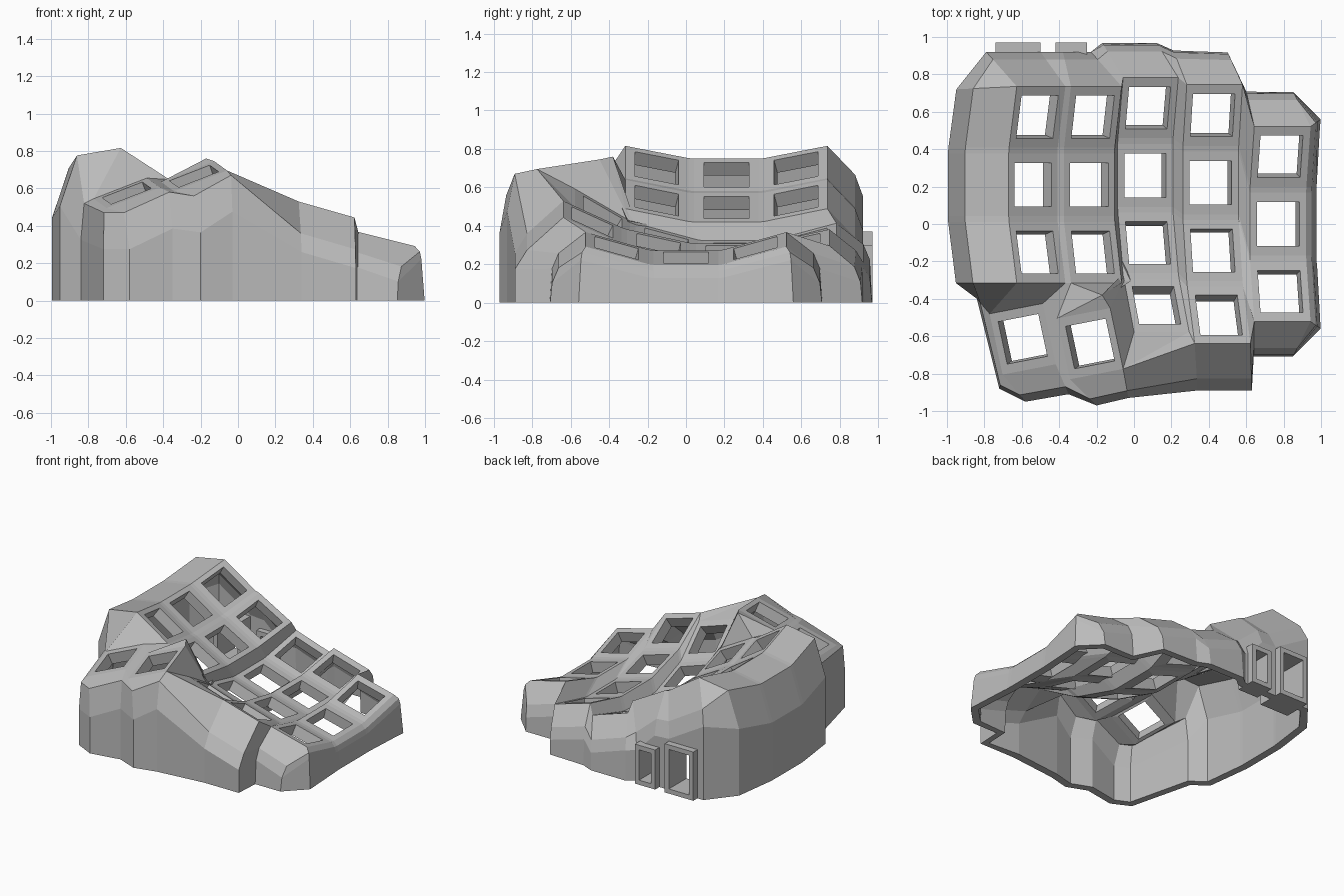
import bpy, bmesh
from math import cos, radians, sin
from mathutils import Matrix, Vector

if "Cube" in bpy.data.objects:
    bpy.data.objects.remove(bpy.data.objects["Cube"])

grey = bpy.data.materials.new("plain grey")
grey.use_nodes = True
grey.diffuse_color = (0.5, 0.5, 0.5, 1)
grey.node_tree.nodes["Principled BSDF"].inputs["Base Color"].default_value = (0.5, 0.5, 0.5, 1)

HALF_X, HALF_Y, HOLE = 0.155, 0.168, 0.117
PITCH = 0.365
FLOOR = -0.03  # walls run a little low and are trimmed flat at zero
FL, FR, BR, BL = range(4)
SIGNS = ((-1, -1), (1, -1), (1, 1), (-1, 1))

bm = bmesh.new()
keys = {}


def face(*verts):
    """Face from vertices, dropping repeats."""
    verts = list(dict.fromkeys(verts))
    if len(verts) > 2 and not bm.faces.get(verts):
        bm.faces.new(verts)


def key_plate(name, centre, u, v):
    """Square key plate with a square hole; keeps its outer corners."""
    outer = [bm.verts.new(centre + u * sx * HALF_X + v * sy * HALF_Y) for sx, sy in SIGNS]
    inner = [bm.verts.new(centre + (u * sx + v * sy) * HOLE) for sx, sy in SIGNS]
    for i in range(4):
        j = (i + 1) % 4
        face(outer[i], outer[j], inner[j], inner[i])
    keys[name] = outer


# Finger columns: x, mid y, z, sideways tilt, bowl radius, number of keys
columns = {
    "A": (-0.54, 0.21, 0.665, 33, 1.6, 3),
    "B": (-0.24, 0.21, 0.495, 29, 1.6, 3),
    "C": (0.06, 0.26, 0.275, 18, 1.33, 4),
    "D": (0.41, 0.22, 0.265, 16, 1.65, 4),
    "E": (0.77, 0.00, 0.235, 14, 1.3, 3),
}
for col, (x, y, z, tilt, radius, count) in columns.items():
    turn = Matrix.Rotation(radians(tilt), 3, "Y")
    for row in range(count):
        swing = (1 - row) * PITCH / radius
        rot = turn @ Matrix.Rotation(swing, 3, "X")
        arc = Vector((0, sin(swing), 1 - cos(swing))) * radius
        key_plate(col + str(row), Vector((x, y, z)) + turn @ arc,
                  rot.col[0].copy(), rot.col[1].copy())

# Thumb keys are stepped, each tilted the same way
u = Vector((0.978, 0.19, 0.38)).normalized()
v = Vector((-0.208, 0.978, 0.15)).normalized()
key_plate("T0", Vector((-0.595, -0.615, 0.575)), u, v)
key_plate("T1", Vector((-0.235, -0.64, 0.665)), u, v)


def k(name, corner):
    return keys[name][corner]


# Webs along each column
for col, spec in columns.items():
    for r in range(spec[5] - 1):
        a, b = col + str(r), col + str(r + 1)
        face(k(a, FL), k(b, BL), k(b, BR), k(a, FR))

# Webs between neighbouring columns
for left, right in ("AB", "BC", "CD", "DE"):
    rows = min(columns[left][5], columns[right][5])
    for r in range(rows):
        a, b = left + str(r), right + str(r)
        face(k(a, FR), k(b, FL), k(b, BL), k(a, BR))
        if r < rows - 1:
            a2, b2 = left + str(r + 1), right + str(r + 1)
            face(k(a, FR), k(a2, BR), k(b2, BL), k(b, FL))
face(k("D2", FR), k("D3", BR), k("E2", FL))
face(k("D3", BR), k("D3", FR), k("E2", FL))

# Step and peak joining the thumb plates to the fingers
peak = bm.verts.new((-0.17, -0.38, 0.76))
face(k("T0", BR), k("T0", FR), k("T1", FL), k("T1", BL))
face(k("A2", FL), k("T0", BL), k("T0", BR), k("A2", FR))
face(k("A2", FR), k("T0", BR), k("T1", BL), k("B2", FL))
face(k("T1", BL), k("T1", BR), peak)
face(k("T1", BL), peak, k("B2", FL))
face(peak, k("B2", FR), k("B2", FL))
face(peak, k("T1", BR), k("C3", BL))
face(peak, k("C3", BL), k("C2", FL))
face(peak, k("C2", FL), k("B2", FR))
face(k("T1", BR), k("T1", FR), k("C3", FL), k("C3", BL))
face(k("T1", FR), k("C3", FR), k("C3", FL))
face(k("T1", FR), k("D3", FL), k("C3", FR))
plate_count = len(bm.verts)

# Outer wall stations: rim corner, floor position, wall style
stations = [("A0", BL, -0.79, 0.92, "back"), ("A0", BL, -0.95, 0.72, "left")]
for r in range(3):
    for corner in (BL, FL):
        if (r, corner) != (0, BL):
            y = k("A" + str(r), corner).co.y
            stations.append(("A" + str(r), corner, -1 + 0.18 * (y - 0.2) ** 2, y, "left"))
stations += [
    ("T0", BL, -0.84, -0.40, "thumb"), ("T0", FL, -0.72, -0.88, "thumb"),
    ("T0", FL, -0.58, -0.95, "thumb"), ("T0", FR, -0.35, -0.91, "thumb"),
    ("T1", FL, -0.20, -0.97, "thumb"), ("T1", FR, -0.03, -0.93, "thumb"),
    ("D3", FL, 0.34, -0.89, "front"), ("D3", FR, 0.63, -0.89, "front"),
    ("E2", FL, 0.64, -0.71, "edge"), ("E2", FR, 0.85, -0.71, "edge"),
    ("E2", FR, 1.0, -0.56, "right"),
]
for r in (2, 1, 0):
    for corner in (FR, BR):
        if (r, corner) not in ((2, FR), (0, BR)):
            stations.append(("E" + str(r), corner, 0.98, k("E" + str(r), corner).co.y, "right"))
stations += [
    ("E0", BR, 1.0, 0.56, "right"), ("E0", BR, 0.85, 0.71, "edge"),
    ("E0", BL, 0.60, 0.71, "edge"), ("D0", BR, 0.50, 0.92, "edge"),
    ("D0", BL, 0.21, 0.93, "edge"), ("C0", BR, 0.12, 0.97, "edge"),
    ("C0", BL, -0.17, 0.97, "edge"), ("B0", BR, -0.23, 0.92, "back"),
    ("B0", BL, -0.38, 0.92, "back"), ("A0", BR, -0.50, 0.92, "back"),
]
# Style: shoulder reach and drop, lower reach and drop
styles = {
    "left": (0.72, 0.04, 1, 0.31), "back": (0.78, 0.15, 1, 0.26),
    "thumb": (0.75, 0.025, 1, 0.22), "front": (0.75, 0.17, 1, 0.27),
    "edge": (0.75, 0.11, 0.93, 0.19), "right": (0.5, 0.03, 0.65, 0.07),
}
rings = []
for name, corner, x, y, style in stations:
    rim = k(name, corner)
    foot = Vector((x, y, rim.co.z))
    reach1, drop1, reach2, drop2 = styles[style]
    ring = [rim]
    for reach, drop in ((reach1, drop1), (reach2, drop2), (1, rim.co.z - FLOOR)):
        ring.append(bm.verts.new(rim.co.lerp(foot, reach) - Vector((0, 0, drop))))
    rings.append(ring)
for i, a in enumerate(rings):
    b = rings[(i + 1) % len(rings)]
    for j in range(3):
        face(a[j], a[j + 1], b[j + 1], b[j])

bmesh.ops.recalc_face_normals(bm, faces=bm.faces)
bm.normal_update()
if sum(f.normal.z * f.calc_area() for f in bm.faces) < 0:
    bmesh.ops.reverse_faces(bm, faces=bm.faces)


def add_object(name, mesh_bm):
    mesh = bpy.data.meshes.new(name)
    mesh_bm.to_mesh(mesh)
    mesh_bm.free()
    mesh.materials.append(grey)
    obj = bpy.data.objects.new(name, mesh)
    bpy.context.scene.collection.objects.link(obj)
    return obj


def box(name, low, high):
    b = bmesh.new()
    bmesh.ops.create_cube(b, size=1)
    for vert in b.verts:
        vert.co = [lo + (c + 0.5) * (hi - lo) for c, lo, hi in zip(vert.co, low, high)]
    return add_object(name, b)


def cut_with(name, low, high, targets):
    """Hidden box that is subtracted from each target."""
    cutter = box(name, low, high)
    cutter.hide_render = True
    cutter.hide_viewport = True
    for target in targets:
        cut = target.modifiers.new(name, "BOOLEAN")
        cut.operation = "DIFFERENCE"
        cut.object = cutter


# Hollow case, with thicker key plates than walls
case = add_object("case_shell", bm)
plates = case.vertex_groups.new(name="plates")
plates.add(list(range(plate_count)), 1.0, "REPLACE")
solid = case.modifiers.new("wall thickness", "SOLIDIFY")
solid.thickness = 0.08
solid.offset = -1
solid.vertex_group = "plates"
solid.thickness_vertex_group = 0.72
cut_with("floor_trim", (-1.2, -1.2, -0.3), (1.2, 1.2, 0), [case])

# Port sleeves through the back wall
for name, x0, x1, y0, top in (("large_port", -0.74, -0.50, 0.76, 0.37),
                              ("small_port", -0.42, -0.25, 0.82, 0.30)):
    frame = box(name + "_frame", (x0, y0, 0), (x1, 0.97, top))
    cut_with(name + "_cutter", (x0 + 0.035, 0.70, 0.035), (x1 - 0.035, 1.1, top - 0.035),
             [case, frame])
